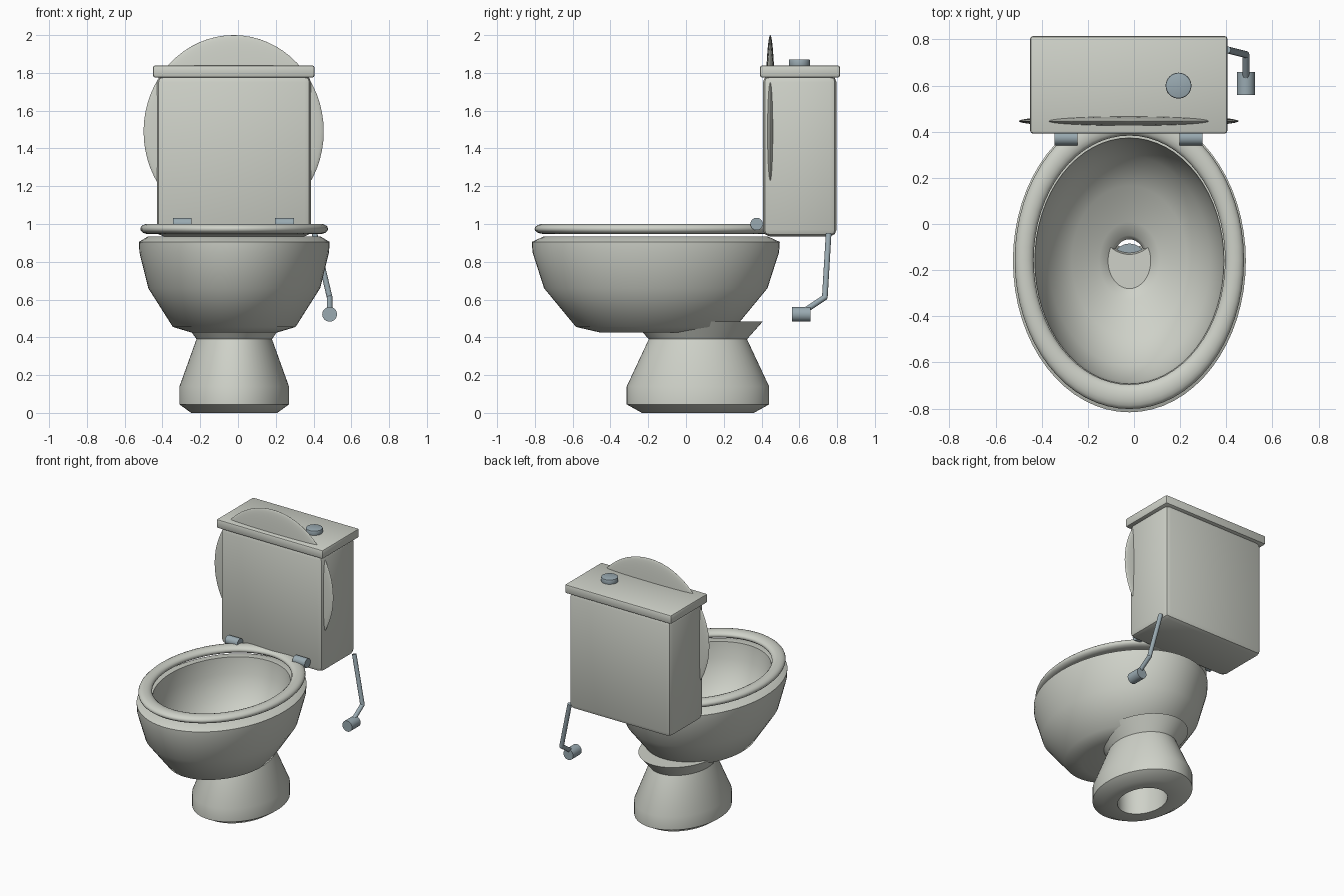
import bpy
import bmesh
from math import cos, sin, pi, radians
from mathutils import Vector

cube = bpy.data.objects.get("Cube")
if cube:
    bpy.data.objects.remove(cube)


def material(name, rgb):
    mat = bpy.data.materials.new(name)
    mat.use_nodes = True
    mat.diffuse_color = (*rgb, 1)
    mat.node_tree.nodes["Principled BSDF"].inputs["Base Color"].default_value = (*rgb, 1)
    return mat


PORCELAIN = material("porcelain", (0.62, 0.64, 0.58))
METAL = material("brushed_metal", (0.32, 0.40, 0.44))
CX = -0.02       # middle line of the body
STRETCH = 1.3    # ovals are longer front to back


def finish(name, bm, mat, angle=40):
    bmesh.ops.recalc_face_normals(bm, faces=bm.faces)
    mesh = bpy.data.meshes.new(name)
    bm.to_mesh(mesh)
    bm.free()
    mesh.materials.append(mat)
    obj = bpy.data.objects.new(name, mesh)
    bpy.context.collection.objects.link(obj)
    bpy.ops.object.select_all(action="DESELECT")
    obj.select_set(True)
    bpy.context.view_layer.objects.active = obj
    bpy.ops.object.shade_smooth_by_angle(angle=radians(angle))
    return obj


def oval_lathe(name, loop, centre_y, mat, angle, steps=64):
    """Spin a closed (radius, z) loop into an oval shell."""
    bm = bmesh.new()
    rings = []
    for i in range(steps):
        a = 2 * pi * i / steps
        rings.append([bm.verts.new((CX + r * cos(a), centre_y + STRETCH * r * sin(a), z))
                      for r, z in loop])
    n = len(loop)
    for i in range(steps):
        here, after = rings[i], rings[(i + 1) % steps]
        for j in range(n):
            k = (j + 1) % n
            bm.faces.new((here[j], after[j], after[k], here[k]))
    return finish(name, bm, mat, angle)


def box(name, low, high, bevel, mat, segments=2):
    """Box with rounded edges; the bevel stretches with the box."""
    low, high = Vector(low), Vector(high)
    bm = bmesh.new()
    bmesh.ops.create_cube(bm, size=1)
    bmesh.ops.scale(bm, vec=high - low, verts=bm.verts)
    bmesh.ops.translate(bm, vec=(low + high) / 2, verts=bm.verts)
    bmesh.ops.bevel(bm, geom=bm.edges[:], offset=bevel, segments=segments,
                    profile=0.5, affect="EDGES")
    return finish(name, bm, mat, 30)


def rod(name, start, end, radius, mat, bevel=0):
    start, end = Vector(start), Vector(end)
    axis = end - start
    bm = bmesh.new()
    bmesh.ops.create_cone(bm, cap_ends=True, segments=32, radius1=radius,
                          radius2=radius, depth=axis.length)
    if bevel:
        rims = [e for e in bm.edges if any(len(f.verts) > 4 for f in e.link_faces)]
        bmesh.ops.bevel(bm, geom=rims, offset=bevel, segments=2, profile=0.5,
                        affect="EDGES")
    turn = axis.to_track_quat("Z", "Y").to_matrix()
    bmesh.ops.rotate(bm, matrix=turn, verts=bm.verts)
    bmesh.ops.translate(bm, vec=(start + end) / 2, verts=bm.verts)
    return finish(name, bm, mat)


# Pedestal: hollow foot, narrow neck, flared top
oval_lathe("pedestal", [
    (0.145, 0), (0.228, 0), (0.29, 0.045), (0.29, 0.14), (0.2, 0.39),
    (0.265, 0.485), (0.15, 0.485), (0.13, 0.39), (0.15, 0.14),
], 0.063, PORCELAIN, 50)

# Bowl: outer wall, rim, inner basin and drain opening
oval_lathe("bowl", [
    (0.072, 0.425), (0.225, 0.425), (0.325, 0.455), (0.455, 0.66),
    (0.502, 0.85), (0.505, 0.905), (0.455, 0.935), (0.41, 0.935),
    (0.40, 0.82), (0.35, 0.67), (0.25, 0.56), (0.13, 0.51), (0.085, 0.48), (0.072, 0.46),
], -0.16, PORCELAIN, 60)

# Drain plug
rod("drain", (CX, -0.157, 0.44), (CX, -0.157, 0.46), 0.072, METAL)

# Seat ring: flattened oval tube
tube = [(0.456 + 0.041 * cos(2 * pi * i / 16), 0.974 + 0.027 * sin(2 * pi * i / 16))
        for i in range(16)]
oval_lathe("seat_ring", tube, -0.156, PORCELAIN, 60)

# Raised seat cover: thin lens standing against the tank
bm = bmesh.new()
bmesh.ops.create_uvsphere(bm, u_segments=48, v_segments=32, radius=1)
bmesh.ops.scale(bm, vec=(0.477, 0.027, 0.51), verts=bm.verts)
bmesh.ops.translate(bm, vec=(CX - 0.003, 0.446, 1.49), verts=bm.verts)
finish("seat_cover", bm, PORCELAIN, 60)

# Tank and its lid
box("tank", (-0.43, 0.407, 0.935), (0.387, 0.797, 1.785), 0.035, PORCELAIN)
box("tank_lid", (-0.45, 0.392, 1.775), (0.405, 0.815, 1.84), 0.012, PORCELAIN)

# Flush button
rod("flush_button", (0.193, 0.6, 1.83), (0.193, 0.6, 1.872), 0.056, METAL, 0.006)

# Seat hinges
for side, name in ((-1, "right_hinge"), (1, "left_hinge")):
    x = CX - 0.004 + side * 0.271
    rod(name, (x - 0.05, 0.374, 1.0), (x + 0.05, 0.374, 1.0), 0.033, METAL)

# Bent side lever with a round grip
path = [(0.405, 0.755, 0.95), (0.485, 0.735, 0.612), (0.485, 0.635, 0.545)]
rod("lever_arm", path[0], path[1], 0.015, METAL)
rod("lever_hook", path[1], path[2], 0.015, METAL)
bm = bmesh.new()
bmesh.ops.create_uvsphere(bm, u_segments=16, v_segments=10, radius=0.015)
bmesh.ops.translate(bm, vec=path[1], verts=bm.verts)
finish("lever_elbow", bm, METAL, 60)
rod("lever_grip", (0.485, 0.56, 0.522), (0.485, 0.658, 0.522), 0.039, METAL)
